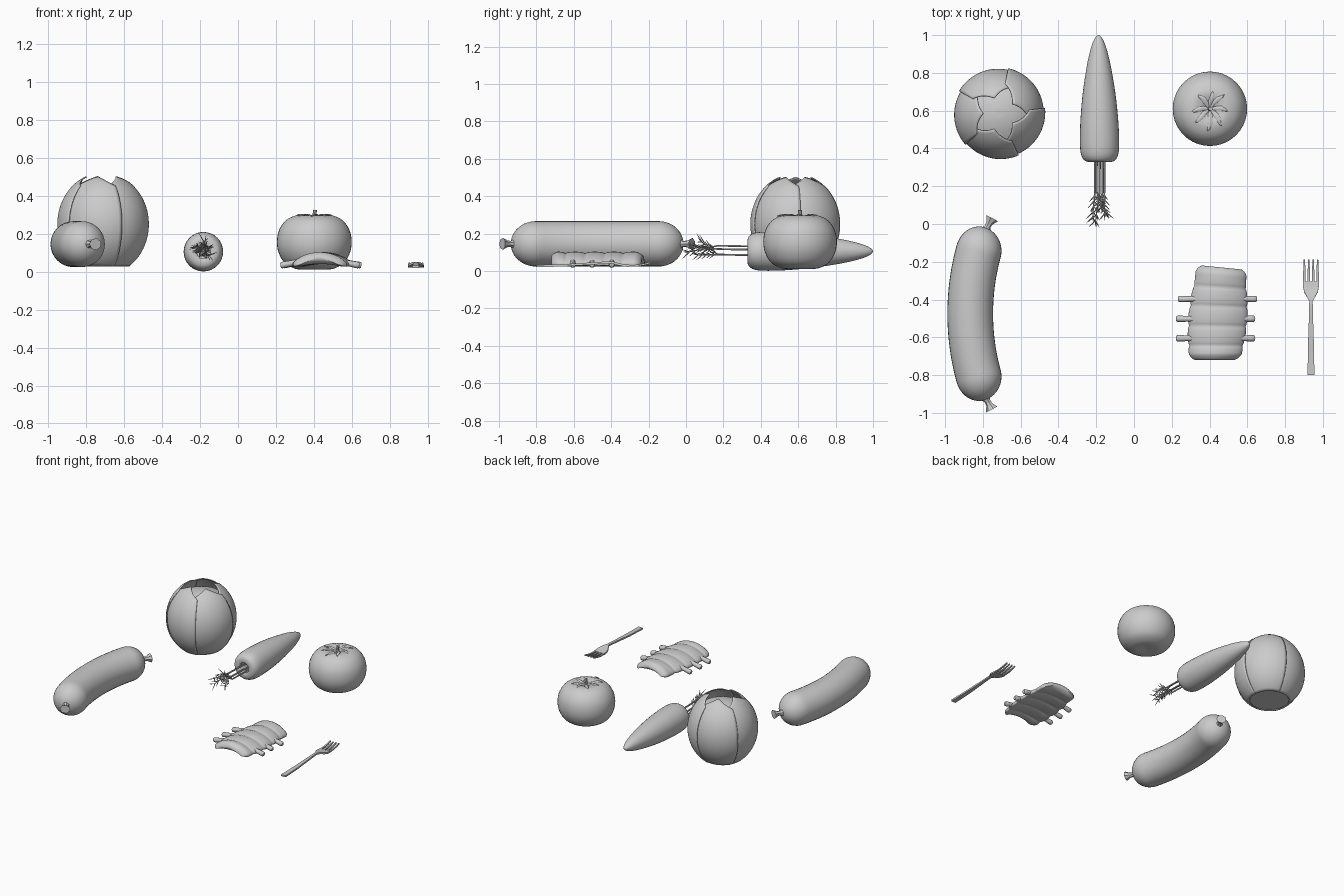
import bpy, bmesh, random
from math import sin, cos, pi, sqrt
from mathutils import Vector

if "Cube" in bpy.data.objects:
    bpy.data.objects.remove(bpy.data.objects["Cube"])

random.seed(4)


def skin(bm, rings, closed=True, caps=True):
    """Bridge successive rings of points with quads."""
    vs = [[bm.verts.new(p) for p in r] for r in rings]
    n = len(vs[0])
    for a, b in zip(vs, vs[1:]):
        for i in range(n if closed else n - 1):
            j = (i + 1) % n
            bm.faces.new((a[i], a[j], b[j], b[i]))
    if caps:
        bm.faces.new(vs[0][::-1])
        bm.faces.new(vs[-1])


def tube(bm, pts, radii, n=8, phase=0.0):
    """Sweep an n-sided section; a radius may be (sideways, upward)."""
    pts = [Vector(p) for p in pts]
    rings = []
    for i, (p, r) in enumerate(zip(pts, radii)):
        t = (pts[min(i + 1, len(pts) - 1)] - pts[max(i - 1, 0)]).normalized()
        side = t.cross(Vector((0, 0, 1) if abs(t.z) < 0.95 else (1, 0, 0))).normalized()
        up = side.cross(t)
        ra, rb = r if isinstance(r, tuple) else (r, r)
        rings.append([p + side * ra * cos(2 * pi * k / n + phase)
                      + up * rb * sin(2 * pi * k / n + phase) for k in range(n)])
    skin(bm, rings)


def smooth_profile(pts, steps=5):
    """Catmull-Rom refinement of a short 2D profile."""
    q = [Vector(p) for p in pts]
    out = []
    for i in range(len(q) - 1):
        a, b, c, d = q[max(i - 1, 0)], q[i], q[i + 1], q[min(i + 2, len(q) - 1)]
        for s in range(steps):
            t = s / steps
            out.append(0.5 * (2 * b + (c - a) * t + (2 * a - 5 * b + 4 * c - d) * t * t
                              + (3 * b - a - 3 * c + d) * t ** 3))
    return out + [q[-1]]


def finish(bm, name, angle=40):
    bmesh.ops.recalc_face_normals(bm, faces=bm.faces)
    me = bpy.data.meshes.new(name)
    bm.to_mesh(me)
    bm.free()
    ob = bpy.data.objects.new(name, me)
    bpy.context.collection.objects.link(ob)
    bpy.ops.object.select_all(action='DESELECT')
    ob.select_set(True)
    bpy.context.view_layer.objects.active = ob
    bpy.ops.object.shade_smooth_by_angle(angle=angle * pi / 180)
    return ob


# Cabbage: five overlapping pointed leaves around a core
CX, CY, CR, CH = -0.713, 0.585, 0.236, 0.268
bm = bmesh.new()
for k in range(5):
    a0 = (36 + 72 * k) * pi / 180
    rows = []
    for j in range(25):
        row = []
        for i in range(21):
            u = i / 10 - 1
            top = 1.205 - 0.36 * abs(u) ** 1.2
            th = -0.96 + (top + 0.96) * j / 24
            r = CR * cos(th) * (1 + 0.022 * u)
            a = a0 + 0.75 * u
            row.append((CX + r * cos(a), CY + r * sin(a), 0.25 + CH * sin(th)))
        rows.append(row)
    skin(bm, rows, closed=False, caps=False)
leaves = finish(bm, "cabbage_leaves")
mod = leaves.modifiers.new("thickness", 'SOLIDIFY')
mod.thickness = 0.006
mod.offset = 0

bm = bmesh.new()
core = [(0.132, 0.035), (0.2, 0.12), (0.222, 0.23), (0.205, 0.33),
        (0.165, 0.4), (0.1, 0.435), (0.04, 0.45), (0.002, 0.452)]
skin(bm, [[(CX + r * cos(2 * pi * k / 40), CY + r * sin(2 * pi * k / 40), z)
           for k in range(40)] for r, z in smooth_profile(core, 4)])
finish(bm, "cabbage_core")

# Carrot root, lying along y
KX, KZ = -0.182, 0.105
bm = bmesh.new()
root = [(0.002, 0.355), (0.034, 0.352), (0.038, 0.332), (0.062, 0.329), (0.085, 0.341),
        (0.1, 0.375), (0.104, 0.44), (0.1, 0.55), (0.088, 0.68), (0.07, 0.8),
        (0.052, 0.89), (0.033, 0.955), (0.015, 0.99), (0.001, 1.0)]
skin(bm, [[(KX - 0.01 * max(0, y - 0.4) + r * cos(2 * pi * k / 32), y, KZ + r * sin(2 * pi * k / 32))
           for k in range(32)] for r, y in smooth_profile(root, 4)])
finish(bm, "carrot_root", 50)

# Carrot greens: thin stalks ending in feathery needles
bm = bmesh.new()
ends = [(-0.155, 0.05, 0.13), (-0.205, 0.01, 0.10), (-0.22, 0.03, 0.13),
        (-0.15, 0.06, 0.085), (-0.18, 0.08, 0.16)]
for k, e in enumerate(ends):
    a = 2 * pi * k / 5 + 0.3
    s = Vector((KX + 0.026 * cos(a), 0.37, KZ + 0.026 * sin(a)))
    m = Vector((s.x, 0.17, s.z + 0.004))
    e = Vector(e)
    tube(bm, [s, m, e], [0.006, 0.005, 0.002], 6)
    d = (e - m).normalized()
    for j in range(5):
        p = m.lerp(e, 0.15 + 0.2 * j)
        roll = random.uniform(0, pi)
        for q in range(3):
            w = roll + q * 2 * pi / 3
            out = Vector((cos(w), 0, 0.8 * sin(w)))
            tip = p + (d * 0.8 + out * 0.75) * random.uniform(0.03, 0.05)
            tube(bm, [p, p.lerp(tip, 0.5), tip], [0.003, 0.003, 0.0008], 4)
finish(bm, "carrot_greens")

# Tomato body
TX, TY = 0.402, 0.61
bm = bmesh.new()
body = [(0.002, 0.018), (0.05, 0.012), (0.1, 0.015), (0.155, 0.045), (0.188, 0.1),
        (0.197, 0.16), (0.185, 0.22), (0.15, 0.27), (0.1, 0.295), (0.06, 0.293),
        (0.025, 0.28), (0.002, 0.272)]
skin(bm, [[(TX + r * cos(2 * pi * k / 40), TY + r * sin(2 * pi * k / 40), z)
           for k in range(40)] for r, z in smooth_profile(body, 4)])
finish(bm, "tomato_body", 60)

# Tomato stalk with slender sepals
bm = bmesh.new()
tube(bm, [(TX, TY, 0.27), (TX, TY, 0.298), (TX + 0.004, TY, 0.325)], [0.02, 0.009, 0.011], 8)
for k in range(8):
    a = 2 * pi * k / 8 + random.uniform(-0.12, 0.12)
    far = random.uniform(0.095, 0.122)
    pts, rad = [], []
    for f, z, w in [(0, 0.284, 0.007), (0.3, 0.293, 0.012), (0.6, 0.301, 0.012),
                    (0.85, 0.299, 0.007), (1, 0.292, 0.001)]:
        b = a + 0.12 * sin(4 * f + k)
        r = 0.008 + f * (far - 0.008)
        pts.append((TX + r * cos(b), TY + r * sin(b), z))
        rad.append((w, 0.004))
    tube(bm, pts, rad, 6)
finish(bm, "tomato_calyx")

# Sausage: bent capsule with knotted ends
bm = bmesh.new()
R, SZ, HALF, CAP = 1.25, 0.145, 0.372, 0.105


def arc(a, r=R):
    return (-0.867 + 1.25 - r * cos(a), -0.475 + r * sin(a), SZ)


pts, rad = [], []
for i in range(61):
    s = -cos(pi * i / 60) * HALF
    over = max(0, (abs(s) - (HALF - CAP)) / CAP)
    pts.append(arc(s))
    rad.append(max(0.002, 0.121 * sqrt(max(0, 1 - over * over))))
tube(bm, pts, rad, 32)
finish(bm, "sausage", 60)
bm = bmesh.new()
for sg in (1, -1):
    p = Vector(arc(sg * (HALF - 0.012)))
    d = Vector((0.45, sg * 0.85, 0)).normalized()
    tube(bm, [p, p + d * 0.025, p + d * 0.045, p + d * 0.075],
         [0.03, 0.016, 0.018, (0.036, 0.032)], 7)
finish(bm, "sausage_knots")

# Rib meat: arched slab with a bulge over each rib
grooves = [-0.72, -0.645, -0.54, -0.435, -0.335, -0.23]
bm = bmesh.new()
rings = []
for g, (y0, y1) in enumerate(zip(grooves, grooves[1:])):
    for i in range(10 if g < 4 else 11):
        f = i / 10
        y = y0 + (y1 - y0) * f
        bulge = sqrt(max(0, sin(pi * f)))
        t = (y + 0.72) / 0.49
        hw = 0.128 + 0.022 * sin(pi * min(1, t * 1.15)) + 0.007 * bulge
        end = min(1, sqrt(max(0.0004, min(y + 0.72, -0.23 - y)) / 0.03))
        hw *= 0.8 + 0.2 * end
        th = (0.022 + 0.009 * bulge) * (0.25 + 0.75 * end)
        xc = 0.428 + 0.035 * t
        ring = []
        for k in range(32):
            c, s = cos(2 * pi * k / 32), sin(2 * pi * k / 32)
            v = (1 if s > 0 else -1) * abs(s) ** 0.75
            skew = -0.1 * t * t * hw * c
            ring.append((xc + hw * c, y + skew, 0.072 - 0.036 * c * c + th * v))
        rings.append(ring)
skin(bm, rings)
finish(bm, "rib_meat", 60)

# Rib bones poking out on both sides
bm = bmesh.new()
for y, x0 in ((-0.397, 0.235), (-0.502, 0.225), (-0.605, 0.225)):
    for sg in (1, -1):
        mid = x0 + 0.207
        pts = [(mid + sg * d, y, z) for d, z in
               ((0, 0.066), (0.1, 0.055), (0.15, 0.044), (0.185, 0.037), (0.202, 0.034), (0.208, 0.033))]
        tube(bm, pts, [0.014, 0.015, 0.015, 0.017, 0.017, 0.012], 12)
finish(bm, "rib_bones", 50)

# Fork: flat bars with square section
FX, Q = 0.937, sqrt(2)
bm = bmesh.new()
bar = [(-0.8, 0.026, 0.018), (-0.65, 0.03, 0.016), (-0.5, 0.04, 0.011), (-0.41, 0.046, 0.009),
       (-0.385, 0.043, 0.022), (-0.36, 0.036, 0.036), (-0.335, 0.03, 0.041), (-0.305, 0.027, 0.042)]
tube(bm, [(FX, y, z) for y, z, w in bar], [(w * Q, 0.006 * Q) for y, z, w in bar], 4, pi / 4)
for k in range(4):
    x = FX + (k - 1.5) * 0.0235
    tine = [(-0.31, 0.027, 0.0065), (-0.26, 0.029, 0.006), (-0.22, 0.036, 0.005), (-0.188, 0.045, 0.003)]
    tube(bm, [(x, y, z) for y, z, w in tine], [(w * Q, 0.0045 * Q) for y, z, w in tine], 4, pi / 4)
finish(bm, "fork", 35)
